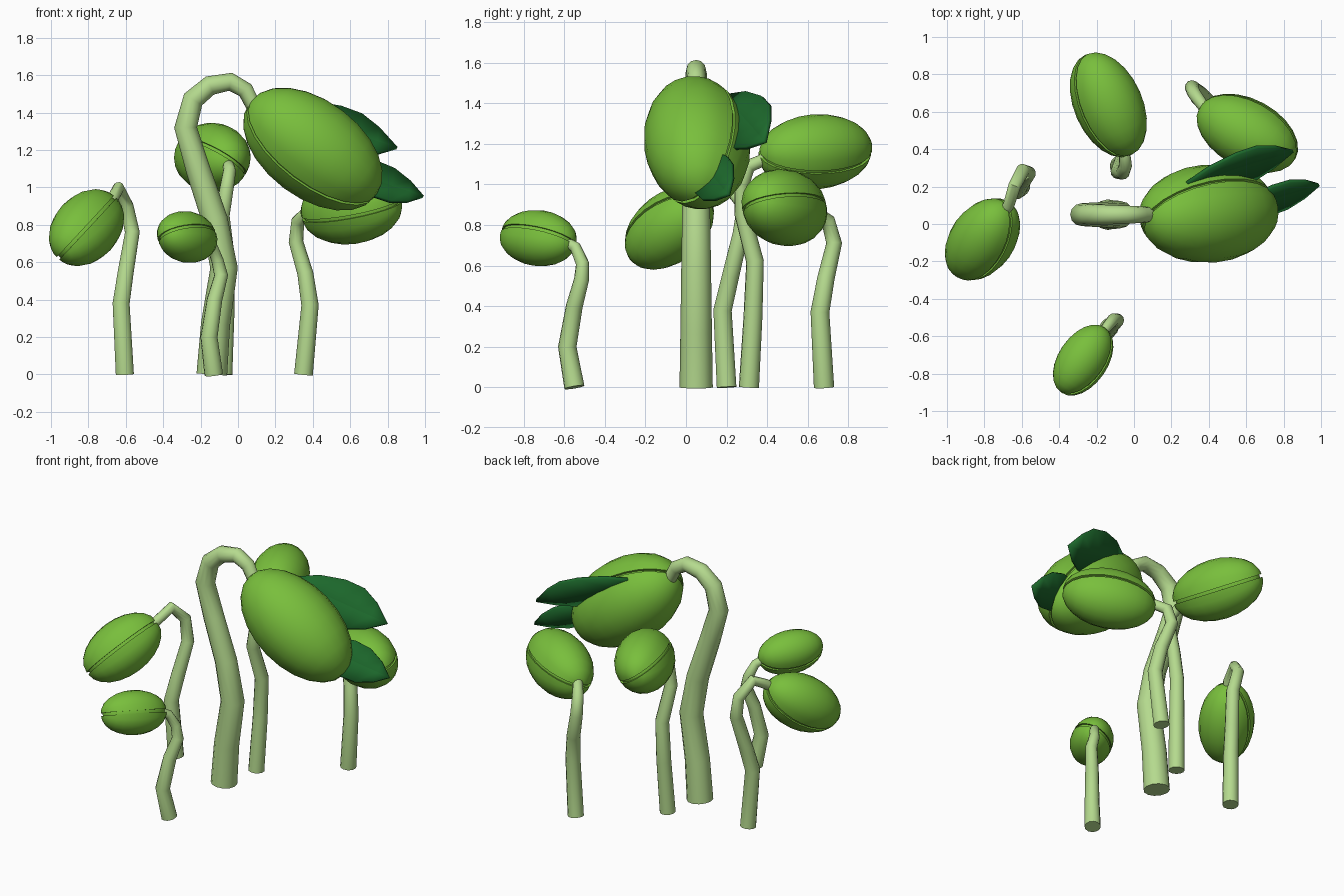
import bpy, bmesh, math
from mathutils import Vector, Matrix

if "Cube" in bpy.data.objects:
    bpy.data.objects.remove(bpy.data.objects["Cube"])


def material(name, rgb):
    m = bpy.data.materials.new(name)
    m.diffuse_color = (*rgb, 1)
    m.use_nodes = True
    m.node_tree.nodes["Principled BSDF"].inputs["Base Color"].default_value = m.diffuse_color
    return m


STEM = material("pale_green", (0.46, 0.70, 0.27))
BEAN = material("bean_green", (0.19, 0.52, 0.045))
LEAF = material("dark_green", (0.012, 0.14, 0.025))


def finish(ob, mat, angle=40):
    ob.data.materials.append(mat)
    bpy.ops.object.select_all(action='DESELECT')
    ob.select_set(True)
    bpy.context.view_layer.objects.active = ob
    bpy.ops.object.shade_smooth_by_angle(angle=math.radians(angle))


def mesh_object(name, bm, mat, angle=40):
    bmesh.ops.recalc_face_normals(bm, faces=bm.faces)
    me = bpy.data.meshes.new(name)
    bm.to_mesh(me)
    bm.free()
    ob = bpy.data.objects.new(name, me)
    bpy.context.collection.objects.link(ob)
    finish(ob, mat, angle)
    return ob


def stem(name, points, r0, r1):
    """Tapered tube along a poly path."""
    cu = bpy.data.curves.new(name, 'CURVE')
    cu.dimensions = '3D'
    cu.bevel_depth = 1.0
    cu.bevel_resolution = 4
    cu.use_fill_caps = True
    sp = cu.splines.new('POLY')
    sp.points.add(len(points) - 1)
    for i, (pt, co) in enumerate(zip(sp.points, points)):
        pt.co = (*co, 1)
        pt.radius = r0 + (r1 - r0) * i / (len(points) - 1)
    ob = bpy.data.objects.new(name, cu)
    bpy.context.collection.objects.link(ob)
    bpy.ops.object.select_all(action='DESELECT')
    ob.select_set(True)
    bpy.context.view_layer.objects.active = ob
    bpy.ops.object.convert(target='MESH')
    finish(bpy.context.object, STEM, 50)


def bean(name, centre, axis, slit, a, b, gap=0.009):
    """Two ellipsoid halves with a narrow slit between them, around a core."""
    z = Vector(axis).normalized()
    x = Vector(slit)
    x = (x - z * x.dot(z)).normalized()
    y = z.cross(x)
    rot = Matrix((x, y, z)).transposed().to_4x4()
    place = Matrix.Translation(centre) @ rot
    bm = bmesh.new()
    bmesh.ops.create_uvsphere(bm, u_segments=20, v_segments=12, radius=1,
                              matrix=place @ Matrix.Diagonal((b * .95, b * .95, a * .95, 1)))
    for side in (1, -1):
        half = bmesh.new()
        bmesh.ops.create_uvsphere(half, u_segments=20, v_segments=12, radius=1,
                                  matrix=Matrix.Diagonal((b, b, a, 1)))
        bmesh.ops.bisect_plane(half, geom=half.verts[:] + half.edges[:] + half.faces[:],
                               dist=1e-4, plane_co=(0, 0, 0), plane_no=(0, side, 0),
                               clear_inner=True)
        bmesh.ops.holes_fill(half, edges=[e for e in half.edges if e.is_boundary])
        bmesh.ops.translate(half, verts=half.verts, vec=(0, side * gap, 0))
        bmesh.ops.transform(half, matrix=place, verts=half.verts)
        tmp = bpy.data.meshes.new("tmp")
        half.to_mesh(tmp)
        half.free()
        bm.from_mesh(tmp)
        bpy.data.meshes.remove(tmp)
    mesh_object(name, bm, BEAN)


def leaf(name, base, tip, side, profile):
    """Folded pointed blade; profile = (position along, half width)."""
    base, tip = Vector(base), Vector(tip)
    d = (tip - base).normalized()
    s = Vector(side)
    s = (s - d * s.dot(d)).normalized()
    n = d.cross(s)
    bm = bmesh.new()
    rows = []
    for t, w in profile:
        m = base.lerp(tip, t)
        rows.append([bm.verts.new(p) for p in (m - s * w, m - n * w * .12, m + s * w)])
    for r, q in zip(rows, rows[1:]):
        for i in (0, 1):
            bm.faces.new((r[i], r[i + 1], q[i + 1], q[i]))
    bmesh.ops.remove_doubles(bm, verts=bm.verts, dist=1e-4)
    ob = mesh_object(name, bm, LEAF, 10)
    mod = ob.modifiers.new("thickness", 'SOLIDIFY')
    mod.thickness = 0.02
    mod.offset = 0


# Tall central sprout
stem("main_stem", [(-.14, .05, 0), (-.12, .05, .27), (-.075, .05, .57), (-.125, .05, .83),
                   (-.215, .05, 1.1), (-.28, .05, 1.32), (-.24, .05, 1.47), (-.15, .05, 1.545),
                   (-.04, .05, 1.565), (.04, .05, 1.52), (.085, .05, 1.43), (.14, .05, 1.38)],
     .082, .036)
bean("main_bean", (.4, .055, 1.205), (.8, .06, -.6), (.4, .7, .59), .42, .257)

# Leaves growing out of the slit
side = (.06, .63, .77)
leaf("upper_leaf", (.28, .2, 1.42), (.85, .39, 1.21), side,
     [(0, .03), (.2, .1), (.45, .14), (.65, .14), (.82, .09), (1, 0)])
leaf("lower_leaf", (.52, .055, 1.125), (.99, .21, .95), side,
     [(0, .03), (.2, .09), (.45, .12), (.65, .115), (.84, .07), (1, 0)])

# Four smaller sprouts: path, base and tip radius, bean centre, axis, slit, half sizes
SPROUTS = {
    "left": ([(-.605, .2, 0), (-.625, .18, .38), (-.6, .22, .55), (-.565, .27, .76),
              (-.595, .285, .9), (-.64, .2, .995), (-.67, .1, .94), (-.7, .06, .9)],
             .05, .028, (-.81, -.082, .785), (-.49, -.69, -.53), (.47, -.72, .5), .266, .167),
    "front": ([(-.13, -.55, 0), (-.155, -.585, .2), (-.125, -.55, .4), (-.09, -.515, .53),
               (-.11, -.51, .61), (-.14, -.545, .69), (-.18, -.6, .72)],
              .05, .024, (-.272, -.728, .735), (-.56, -.82, .1), (.7, -.47, .42), .209, .13),
    "back": ([(-.08, .31, 0), (-.065, .33, .35), (-.06, .34, .62), (-.085, .28, .85),
              (-.06, .275, 1.0), (-.045, .31, 1.09), (-.05, .37, 1.115), (-.07, .43, 1.12)],
             .05, .028, (-.137, .637, 1.16), (-.4, .91, .07), (.75, .3, -.55), .295, .178),
    "right": ([(.35, .68, 0), (.385, .66, .37), (.36, .69, .54), (.31, .73, .71),
               (.32, .7, .82), (.37, .63, .87), (.42, .59, .88)],
              .05, .028, (.606, .485, .885), (.87, -.47, .12), (.45, .8, .3), .292, .18),
}
for name, (path, r0, r1, c, ax, slit, a, b) in SPROUTS.items():
    stem(name + "_stem", path, r0, r1)
    bean(name + "_bean", c, ax, slit, a, b)
